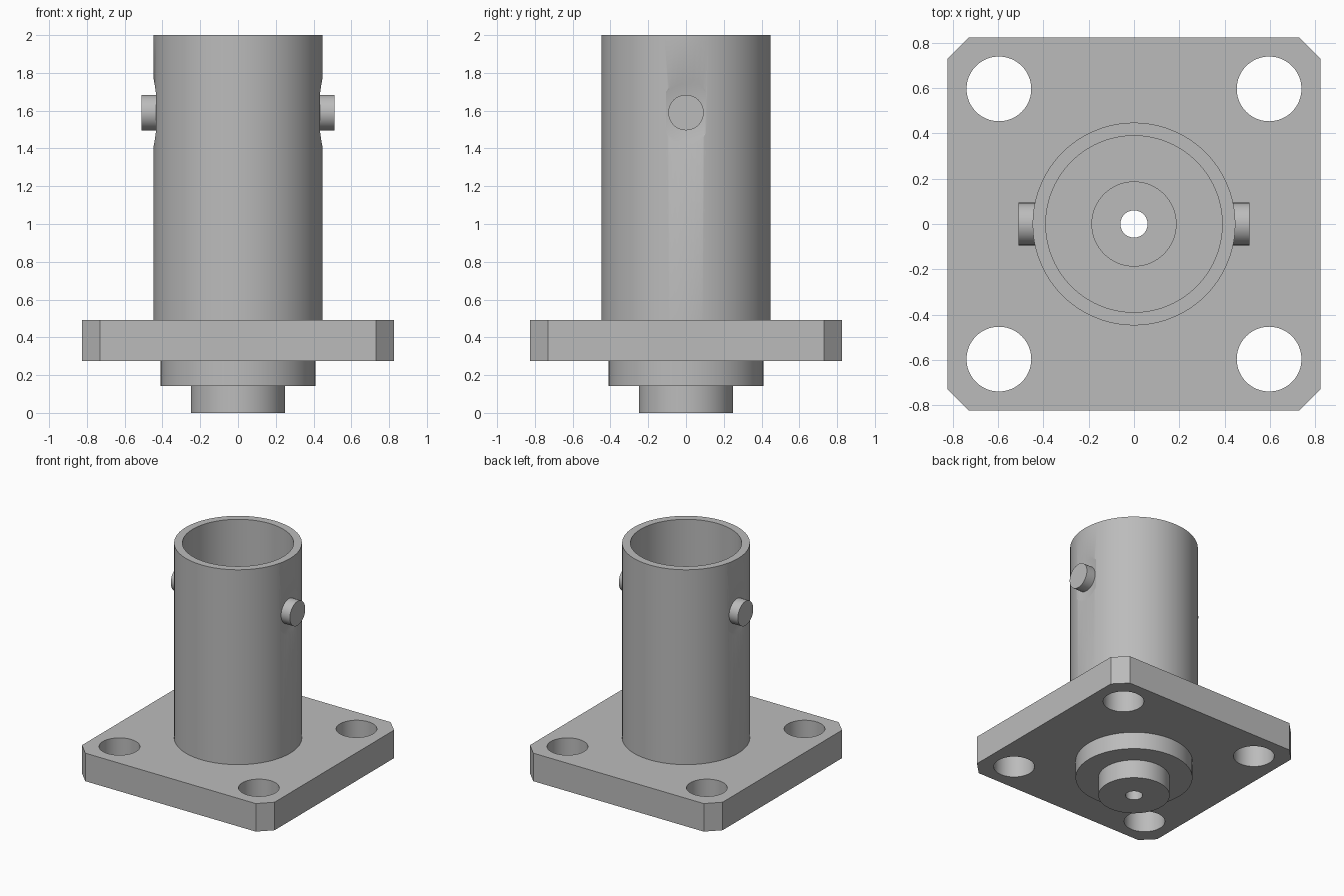
import bpy, bmesh, math
from mathutils import Matrix

if "Cube" in bpy.data.objects:
    bpy.data.objects.remove(bpy.data.objects["Cube"], do_unlink=True)

metal = bpy.data.materials.new("grey_metal")
metal.use_nodes = True
GREY = (0.5, 0.5, 0.5, 1)
metal.diffuse_color = GREY
metal.node_tree.nodes["Principled BSDF"].inputs["Base Color"].default_value = GREY


def add_object(name, bm):
    bmesh.ops.recalc_face_normals(bm, faces=bm.faces)
    mesh = bpy.data.meshes.new(name)
    bm.to_mesh(mesh)
    bm.free()
    mesh.materials.append(metal)
    obj = bpy.data.objects.new(name, mesh)
    bpy.context.collection.objects.link(obj)
    return obj


def lathe(name, profile, segments=96):
    """Revolve a closed (radius, height) outline around the z axis."""
    bm = bmesh.new()
    rings = []
    for r, z in profile:
        ring = []
        for i in range(segments):
            a = math.tau * i / segments
            ring.append(bm.verts.new((r * math.cos(a), r * math.sin(a), z)))
        rings.append(ring)
    for k, ring in enumerate(rings):
        following = rings[(k + 1) % len(rings)]
        for i in range(segments):
            j = (i + 1) % segments
            bm.faces.new((ring[i], ring[j], following[j], following[i]))
    return add_object(name, bm)


def cone(bm, r1, r2, depth, matrix, segments=64):
    bmesh.ops.create_cone(bm, cap_ends=True, segments=segments, radius1=r1,
                          radius2=r2, depth=depth, matrix=matrix)


def cut(obj, cutter):
    cutter.hide_render = True
    mod = obj.modifiers.new("cut", "BOOLEAN")
    mod.operation = "DIFFERENCE"
    mod.solver = "EXACT"
    mod.object = cutter
    bpy.context.view_layer.objects.active = obj
    bpy.ops.object.modifier_apply(modifier=mod.name)
    bpy.data.objects.remove(cutter, do_unlink=True)


def smooth(obj):
    bpy.ops.object.select_all(action="DESELECT")
    obj.select_set(True)
    bpy.context.view_layer.objects.active = obj
    bpy.ops.object.shade_smooth_by_angle(angle=math.radians(30))


PIN_Z = 1.59

# Stepped body: spigot, shoulder, tube, inner floor and centre post
body = lathe("connector_body", [
    (0.06, 0), (0.25, 0), (0.25, 0.143), (0.41, 0.143), (0.41, 0.38),
    (0.448, 0.38), (0.448, 2), (0.39, 2), (0.39, 0.9), (0.188, 0.9),
    (0.188, 1.45), (0.06, 1.45)])

# Shallow bevelled flats around the side pins
bm = bmesh.new()
for side in (1, -1):
    turn = Matrix.Rotation(side * math.pi / 2, 4, "Y")
    cone(bm, 0.15, 0.31, 0.06,
         Matrix.Translation((side * 0.465, 0, PIN_Z)) @ turn)
cut(body, add_object("flat_cutter", bm))

# Square flange with clipped corners
H, C, BOTTOM, TOP = 0.825, 0.095, 0.275, 0.492
corner = [(H, H - C), (H - C, H)]
outline = []
for q in range(4):
    spin = Matrix.Rotation(q * math.pi / 2, 3, "Z")
    for x, y in corner:
        outline.append(spin @ Matrix.Translation((x, y, BOTTOM)).translation)
bm = bmesh.new()
base = bm.faces.new([bm.verts.new(p) for p in outline])
extruded = bmesh.ops.extrude_face_region(bm, geom=[base])["geom"]
bmesh.ops.translate(bm, vec=(0, 0, TOP - BOTTOM),
                    verts=[v for v in extruded if isinstance(v, bmesh.types.BMVert)])
flange = add_object("mounting_flange", bm)

# Four bolt holes and the seat for the body
bm = bmesh.new()
for sx in (1, -1):
    for sy in (1, -1):
        cone(bm, 0.143, 0.143, 1, Matrix.Translation((sx * 0.597, sy * 0.597, 0.4)))
cone(bm, 0.3, 0.3, 1, Matrix.Translation((0, 0, 0.4)))
cut(flange, add_object("hole_cutter", bm))

# Side pins
pins = []
for side, label in ((1, "left"), (-1, "right")):
    bm = bmesh.new()
    cone(bm, 0.094, 0.094, 0.1,
         Matrix.Translation((side * 0.46, 0, PIN_Z)) @ Matrix.Rotation(math.pi / 2, 4, "Y"))
    pins.append(add_object(label + "_pin", bm))

for obj in [body, flange] + pins:
    smooth(obj)
